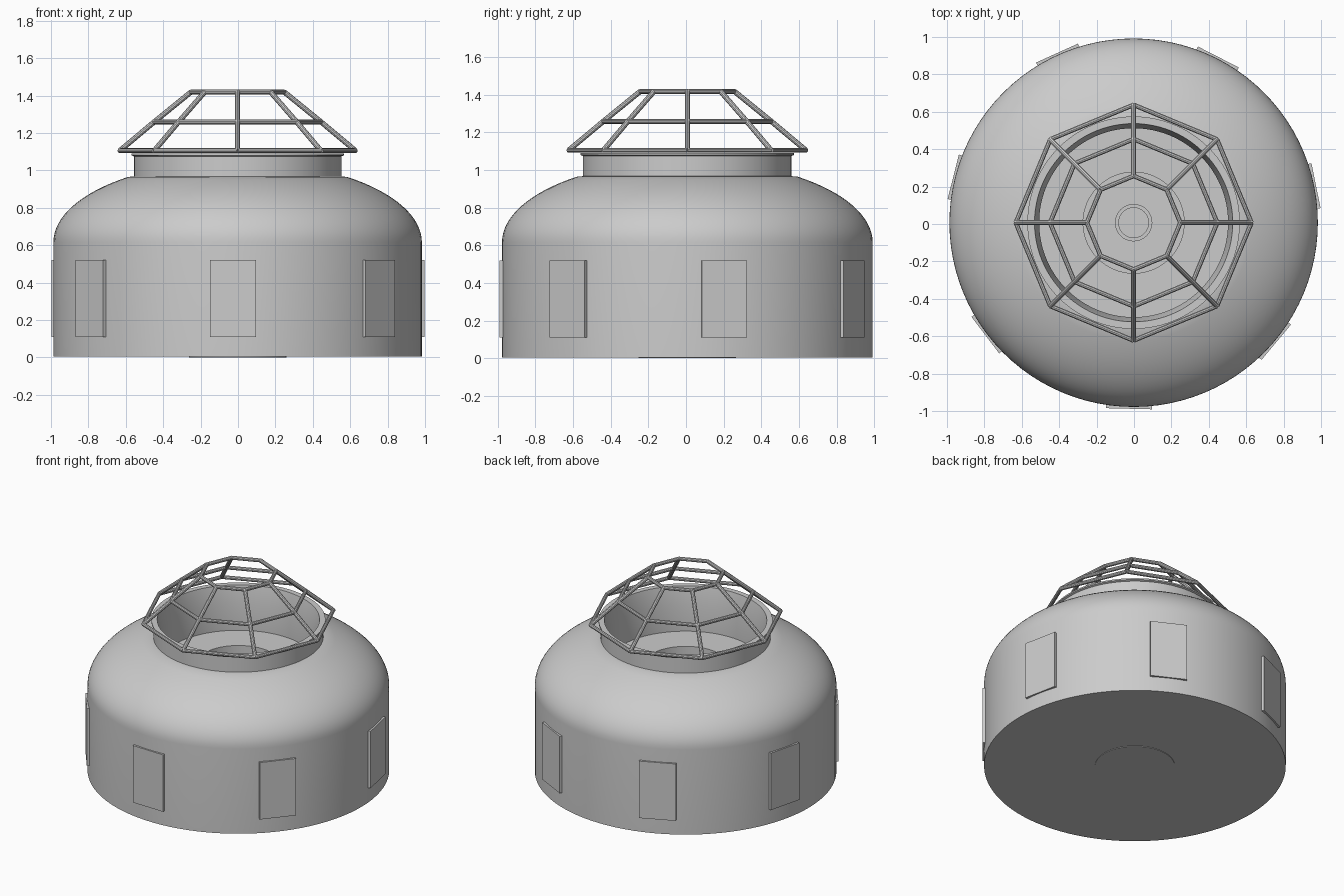
import bpy, bmesh
from math import sin, cos, pi, acos, radians
from mathutils import Vector, Matrix

if "Cube" in bpy.data.objects:
    bpy.data.objects.remove(bpy.data.objects["Cube"])

CENTRE = Vector((-0.002, 0.007, 0))


def add_object(name, bm, smooth=True):
    bmesh.ops.recalc_face_normals(bm, faces=bm.faces)
    mesh = bpy.data.meshes.new(name)
    bm.to_mesh(mesh)
    bm.free()
    ob = bpy.data.objects.new(name, mesh)
    bpy.context.collection.objects.link(ob)
    ob.location = CENTRE
    if smooth:
        bpy.ops.object.select_all(action='DESELECT')
        ob.select_set(True)
        bpy.context.view_layer.objects.active = ob
        bpy.ops.object.shade_smooth_by_angle(angle=radians(30))
    return ob


def lathe(name, profile, steps=96):
    """Revolve a list of (radius, z) points around the z axis."""
    bm = bmesh.new()
    verts = [bm.verts.new((r, 0, z)) for r, z in profile]
    edges = [bm.edges.new(pair) for pair in zip(verts, verts[1:])]
    bmesh.ops.spin(bm, geom=verts + edges, cent=(0, 0, 0), axis=(0, 0, 1),
                   angle=2 * pi, steps=steps, use_merge=True)
    bmesh.ops.remove_doubles(bm, verts=bm.verts, dist=1e-5)
    return add_object(name, bm)


def rod(bm, a, b, radius):
    d = b - a
    rot = d.to_track_quat('Z', 'Y').to_matrix().to_4x4()
    bmesh.ops.create_cone(bm, cap_ends=True, segments=10, radius1=radius, radius2=radius,
                          depth=d.length, matrix=Matrix.Translation((a + b) / 2) @ rot)


# Drum wall, elliptical shoulder, neck and stepped bore
R, Z, H = 0.985, 0.615, 0.435
end = acos(0.585 / R)
shoulder = [(R * cos(end * i / 16), Z + H * sin(end * i / 16)) for i in range(17)]
lathe("body", [(0, 0.004), (R, 0.004)] + shoulder + [
    (0.555, 0.967), (0.555, 1.075), (0.568, 1.08), (0.568, 1.09), (0.53, 1.09),
    (0.505, 0.965), (0.505, 0.775), (0.27, 0.775), (0.27, 0.03), (0, 0.03)])

# Disc under the base and small ring on the inner floor
lathe("base_disc", [(0, 0), (0.26, 0), (0.26, 0.02), (0, 0.02)])
lathe("floor_ring", [(0.08, 0.025), (0.08, 0.05), (0.1, 0.05), (0.1, 0.025)], 32)

# Seven raised side panels
for k in range(7):
    a = 0.2 + 2 * pi * k / 7
    bm = bmesh.new()
    bmesh.ops.create_cube(bm, size=1, matrix=Matrix.Rotation(a, 4, 'Z')
                          @ Matrix.Translation((0.98, 0, 0.315))
                          @ Matrix.Diagonal((0.03, 0.245, 0.41, 1)))
    add_object(f"side_panel_{k + 1}", bm, smooth=False)

# Octagonal wire cage: three rings joined by eight ribs
levels = [(0.63, 1.105), (0.447, 1.258), (0.25, 1.418)]
points = [[Vector((r * cos(i * pi / 4), r * sin(i * pi / 4), z)) for i in range(8)]
          for r, z in levels]
bm = bmesh.new()
for ring in points:
    for i in range(8):
        rod(bm, ring[i], ring[(i + 1) % 8], 0.013)
for low, high in zip(points, points[1:]):
    for i in range(8):
        rod(bm, low[i], high[i], 0.014)
add_object("cage", bm)
